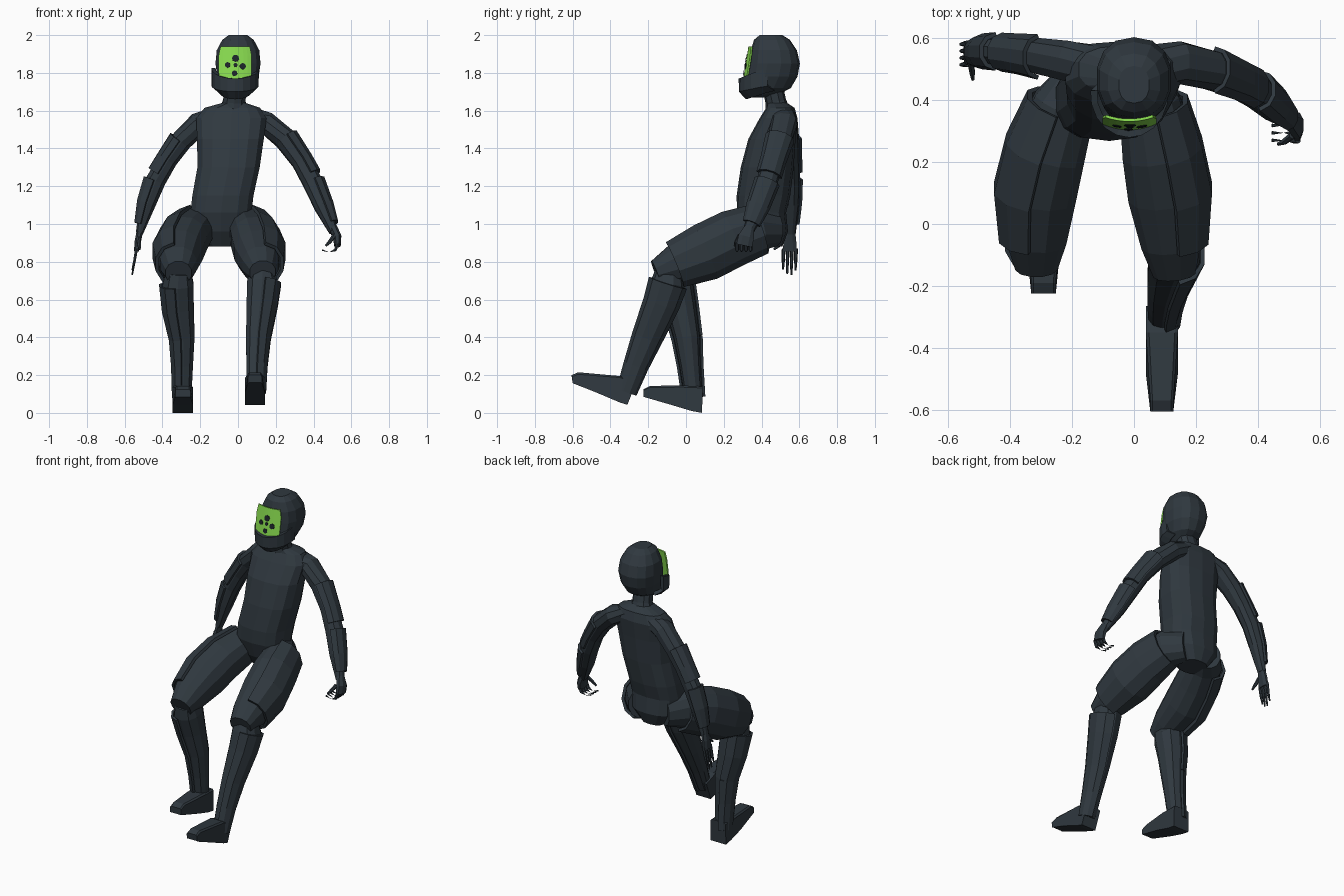
import bpy, bmesh, math
from mathutils import Vector

def material(name, rgb):
    m = bpy.data.materials.new(name)
    m.diffuse_color = (*rgb, 1)
    return m

SUIT = material("dark slate", (0.029, 0.040, 0.050))
GREEN = material("visor green", (0.25, 0.72, 0.08))
BLACK = material("near black", (0.012, 0.018, 0.022))

def add(name, verts, faces, mat=SUIT, thick=0):
    me = bpy.data.meshes.new(name)
    me.from_pydata([tuple(v) for v in verts], [], faces)
    bm = bmesh.new()
    bm.from_mesh(me)
    bmesh.ops.recalc_face_normals(bm, faces=bm.faces)
    bm.to_mesh(me)
    bm.free()
    ob = bpy.data.objects.new(name, me)
    bpy.context.collection.objects.link(ob)
    me.materials.append(mat)
    if thick:
        s = ob.modifiers.new("thickness", 'SOLIDIFY')
        s.thickness = thick
        s.offset = 0
    return ob

def ring_points(path, angles, grow=0, p=2, flat=False):
    """Rows of (x, y, z, half width, half depth) -> rings of points."""
    cs = [Vector(r[:3]) for r in path]
    rings = []
    for i, r in enumerate(path):
        t = cs[min(i + 1, len(cs) - 1)] - cs[max(i - 1, 0)]
        t = Vector((0, 0, -1)) if flat else t.normalized()
        u = Vector((1, 0, 0))
        u = (u - t * u.dot(t)).normalized()
        v = t.cross(u)
        ring = []
        for an in angles:
            c, s = math.cos(an), math.sin(an)
            c = math.copysign(abs(c) ** (2 / p), c)
            s = math.copysign(abs(s) ** (2 / p), s)
            ring.append(cs[i] + u * c * (r[3] + grow) + v * s * (r[4] + grow))
        rings.append(ring)
    return rings

def tube(name, path, n=10, p=2.2, flat=False, mat=SUIT):
    rings = ring_points(path, [2 * math.pi * (k + .5) / n for k in range(n)], 0, p, flat)
    verts = [v for r in rings for v in r]
    faces = [(i*n + k, i*n + (k+1) % n, (i+1)*n + (k+1) % n, (i+1)*n + k)
             for i in range(len(path) - 1) for k in range(n)]
    faces += [tuple(range(n)), tuple(range(len(verts) - n, len(verts)))]
    return add(name, verts, faces, mat)

def shell(name, path, side, grow=.012, spread=82, thick=.014):
    """Armour panel wrapped round the outer side of a limb."""
    mid, n = (0 if side > 0 else math.pi), 6
    ang = [mid + math.radians(-spread + 2 * spread * k / (n - 1)) for k in range(n)]
    rings = ring_points(path, ang, grow, 2.2)
    verts = [v for r in rings for v in r]
    faces = [(i*n + k, i*n + k + 1, (i+1)*n + k + 1, (i+1)*n + k)
             for i in range(len(path) - 1) for k in range(n - 1)]
    return add(name, verts, faces, SUIT, thick)

# Torso and neck
tube("torso", [(-.02, .48, 1.645, .05, .05), (-.03, .50, 1.615, .15, .075),
               (-.035, .49, 1.56, .19, .10), (-.04, .455, 1.45, .18, .125),
               (-.05, .43, 1.30, .168, .14), (-.08, .41, 1.15, .165, .142),
               (-.09, .40, 1.06, .165, .13), (-.09, .42, .96, .15, .12),
               (-.09, .43, .88, .08, .08)], 14, 2.6, True)
tube("neck", [(-.02, .485, 1.60, .08, .065), (-.02, .475, 1.65, .062, .055),
              (-.01, .455, 1.74, .06, .055)], 10)

# Helmet
tube("helmet", [(0, .45, 2.0, .05, .06), (0, .455, 1.975, .085, .095),
                (0, .465, 1.92, .115, .122), (0, .468, 1.85, .122, .135),
                (0, .455, 1.78, .112, .135), (-.005, .43, 1.72, .09, .125),
                (-.01, .40, 1.685, .06, .09), (-.01, .38, 1.67, .035, .05)], 14, 2.3, True)

# Jaw guard: bent strip rising at the sides
jaw, cx = [], -.015
for k in range(11):
    a = math.radians(-95 + 19 * k)
    s, c = math.sin(a), max(math.cos(a), 0)
    x, y, up = cx + .115 * s, .42 - .13 * math.cos(a), 1 - c
    jaw += [(cx + (x - cx) * .7, y + .035, 1.668 + .045 * up),
            (x, y, 1.705 + .03 * up), (x, y, 1.77 + .055 * up)]
add("jaw_guard", jaw, [(3*k + j, 3*k + j + 1, 3*k + j + 4, 3*k + j + 3)
                       for k in range(10) for j in range(2)], SUIT, .022)

# Visor: curved, leaning plate with a dot pattern
def visor_y(x, z):
    return .308 + .16 * (z - 1.77) + 2.2 * (x - cx) ** 2

vv, nx, nz = [], 9, 5
for j in range(nz):
    z = 1.75 + .19 * j / (nz - 1)
    w = .076 if j in (0, nz - 1) else .086
    for i in range(nx):
        x = cx + w * (2 * i / (nx - 1) - 1)
        vv.append((x, visor_y(x, z), z))
add("visor", vv, [(j*nx + i, j*nx + i + 1, (j+1)*nx + i + 1, (j+1)*nx + i)
                  for j in range(nz - 1) for i in range(nx - 1)], GREEN, .009)
for i, (x, z, r) in enumerate([(-.013, 1.877, .019), (-.055, 1.842, .015), (.025, 1.835, .017),
                               (-.018, 1.798, .015), (-.013, 1.842, .011)]):
    pts = [(x + r * math.cos(k * math.pi / 4), z + r * math.sin(k * math.pi / 4)) for k in range(8)]
    add(f"visor_dot_{i + 1}", [(a, visor_y(a, b) - .008, b) for a, b in pts],
        [tuple(range(8))], BLACK, .003)

# Legs: x < 0 stands back, x > 0 steps forward
LEGS = {
    -1: ("left", [(-.17, .47, .97, .08, .09), (-.225, .38, .97, .105, .115), (-.275, .24, .92, .122, .13),
                  (-.308, .10, .85, .125, .132), (-.315, -.05, .785, .10, .105), (-.315, -.14, .74, .07, .07)],
         [(-.315, -.08, .75, .07, .07), (-.318, -.055, .68, .086, .092), (-.31, -.025, .55, .08, .08),
          (-.29, .005, .40, .063, .068), (-.288, .022, .25, .052, .055), (-.29, .04, .08, .045, .047)]),
    1: ("right", [(-.01, .47, .97, .08, .09), (.05, .38, .97, .105, .115), (.08, .24, .92, .122, .13),
                  (.105, .10, .85, .128, .132), (.12, -.06, .785, .10, .105), (.13, -.16, .745, .07, .065)],
        [(.13, -.09, .76, .065, .07), (.13, -.095, .69, .085, .09), (.12, -.13, .58, .078, .083),
         (.10, -.205, .40, .06, .068), (.092, -.265, .25, .05, .052), (.09, -.315, .11, .044, .04)])}
for side, (n, thigh, shin) in LEGS.items():
    tube(n + "_thigh", thigh, 12)
    shell(n + "_thigh_panel", thigh[1:5], side, .016, 80, .018)
    tube(n + "_shin", shin, 10)
    shell(n + "_shin_panel", shin[1:4], side, .01)
    shell(n + "_ankle_panel", shin[3:], side, .01)

# Feet: side profile lofted across the width
def foot(name, x, w, prof):
    y0 = min(p[0] for p in prof)
    n, verts = len(prof), []
    zc = sum(p[1] for p in prof) / n
    for k, f in ((-1, .85), (-.8, 1), (.8, 1), (1, .85)):
        for y, z in prof:
            taper = .72 if y < y0 + .07 else 1
            verts.append((x + k * w * taper, y, zc + (z - zc) * f if z > zc else z))
    faces = [(i*n + k, i*n + (k+1) % n, (i+1)*n + (k+1) % n, (i+1)*n + k)
             for i in range(3) for k in range(n)]
    add(name, verts, faces + [tuple(range(n)), tuple(range(3*n, 4*n))])

foot("left_foot", -.292, .055, [(.085, 0), (.088, .14), (-.02, .145), (-.19, .143),
                                (-.225, .125), (-.225, .085), (-.07, .04), (.03, .01)])
foot("right_foot", .09, .052, [(-.31, .043), (-.265, .16), (-.35, .195), (-.57, .215),
                               (-.605, .20), (-.60, .16), (-.48, .11), (-.35, .055)])

# Arms
ARMS = {
    -1: ("left", [(-.12, .51, 1.56, .055, .07), (-.21, .525, 1.53, .06, .068), (-.30, .54, 1.44, .058, .06),
                  (-.37, .55, 1.34, .052, .052), (-.435, .557, 1.23, .055, .048),
                  (-.478, .557, 1.11, .046, .044), (-.522, .553, .95, .02, .028)]),
    1: ("right", [(.04, .51, 1.57, .055, .07), (.15, .52, 1.535, .06, .07), (.25, .495, 1.45, .06, .065),
                  (.335, .46, 1.33, .052, .056), (.395, .428, 1.22, .054, .056),
                  (.45, .38, 1.09, .046, .05), (.505, .33, .96, .024, .028)])}
for side, (n, arm) in ARMS.items():
    tube(n + "_arm", arm, 10)
    a, b = Vector(arm[3]), Vector(arm[4])
    shell(n + "_upper_arm_panel", [arm[2], arm[3], tuple(a.lerp(b, .7)) if len(a) == 3 else
                                   tuple(p + (q - p) * .7 for p, q in zip(arm[3], arm[4]))], side, .008)
    fore = [arm[4], arm[5], tuple(p + (q - p) * .7 for p, q in zip(arm[5], arm[6]))]
    shell(n + "_forearm_panel", fore, side, .008)

# Hands: one hanging open, one curled
tube("left_palm", [(-.518, .553, .97, .018, .026), (-.53, .55, .91, .018, .036),
                   (-.538, .55, .855, .014, .04)], 8)
tube("left_thumb", [(-.528, .525, .925, .011, .012), (-.522, .49, .885, .01, .01),
                    (-.52, .465, .865, .005, .005)], 6)
tube("right_palm", [(.503, .335, .98, .024, .028), (.525, .318, .93, .024, .045),
                    (.527, .308, .885, .018, .045)], 8)
tube("right_thumb", [(.51, .285, .94, .012, .012), (.485, .265, .905, .01, .01),
                     (.465, .258, .885, .006, .006)], 6)
for i in range(4):
    y = .517 + .022 * i
    tip = (.76, .735, .73, .755)[i]
    tube(f"left_finger_{i + 1}", [(-.537, y, .87, .009, .01), (-.547, y - .002, .81, .008, .009),
                                  (-.56, y - .003, tip, .004, .005)], 6)
    y = .27 + .024 * i
    tube(f"right_finger_{i + 1}", [(.53, y, .90, .009, .01), (.515, y, .862, .009, .01),
                                   (.483, y, .85, .008, .009), (.445, y, .862, .005, .006)], 6)
